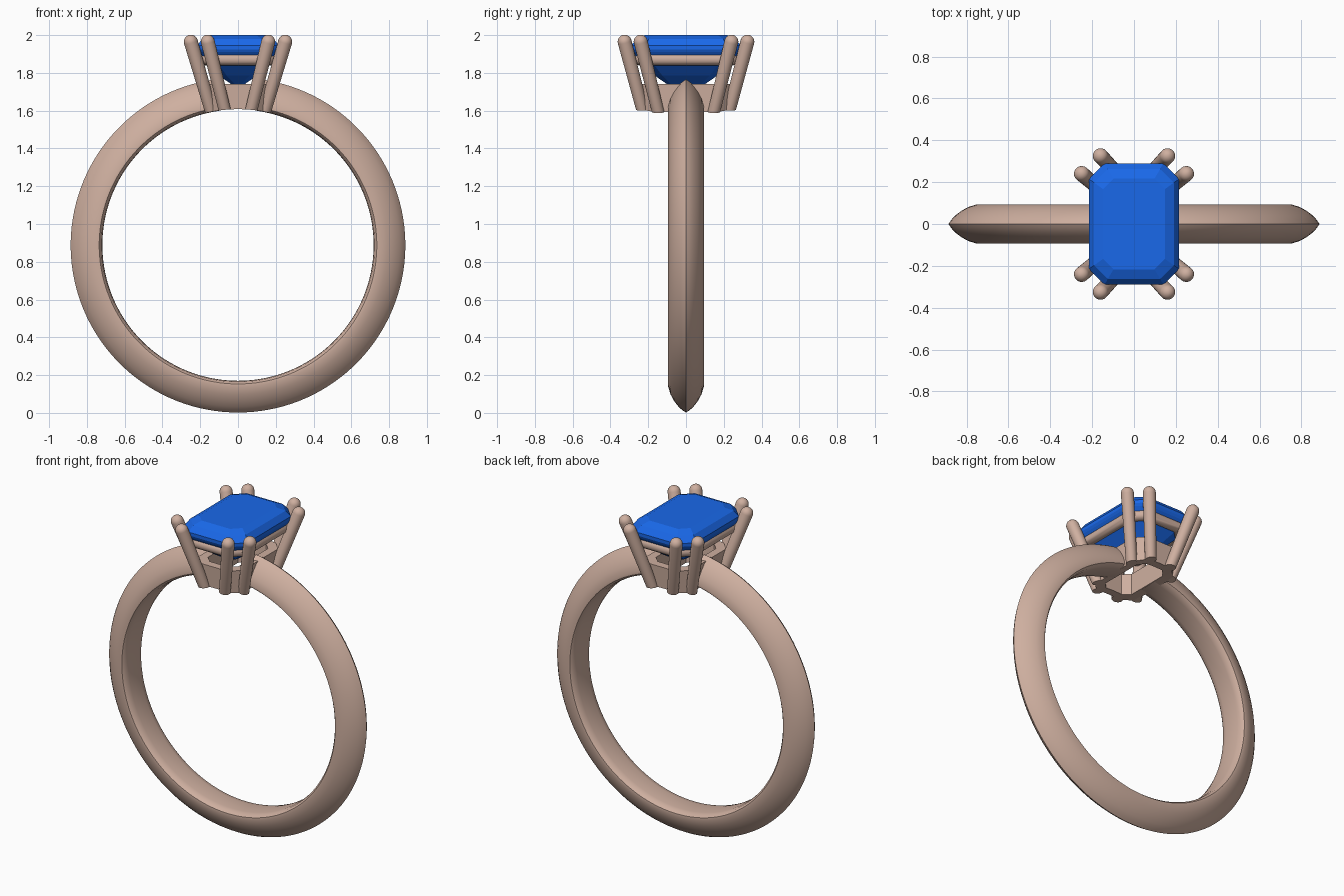
import bpy, bmesh
from math import sin, cos, pi, radians
from mathutils import Vector

if "Cube" in bpy.data.objects:
    bpy.data.objects.remove(bpy.data.objects["Cube"])

def material(name, rgb):
    m = bpy.data.materials.new(name)
    m.diffuse_color = (*rgb, 1)
    m.use_nodes = True
    m.node_tree.nodes["Principled BSDF"].inputs["Base Color"].default_value = m.diffuse_color
    return m

rose = material("rose_metal", (0.62, 0.43, 0.35))
blue = material("blue_gem", (0.01, 0.14, 0.82))

def loft(name, loops, mat, closed=False, angle=30):
    """Skin a list of equal-length point loops; cap the ends unless closed."""
    bm = bmesh.new()
    rows = [[bm.verts.new(p) for p in loop] for loop in loops]
    n = len(rows[0])
    pairs = list(zip(rows, rows[1:])) + ([(rows[-1], rows[0])] if closed else [])
    for a, b in pairs:
        for i in range(n):
            j = (i + 1) % n
            bm.faces.new((a[i], a[j], b[j], b[i]))
    if not closed:
        bm.faces.new(rows[0])
        bm.faces.new(rows[-1])
    bmesh.ops.recalc_face_normals(bm, faces=bm.faces[:])
    me = bpy.data.meshes.new(name)
    bm.to_mesh(me)
    bm.free()
    ob = bpy.data.objects.new(name, me)
    bpy.context.collection.objects.link(ob)
    me.materials.append(mat)
    bpy.ops.object.select_all(action='DESELECT')
    ob.select_set(True)
    bpy.context.view_layer.objects.active = ob
    if angle:
        bpy.ops.object.shade_smooth_by_angle(angle=radians(angle))
    return ob

def octagon(hx, hy, c, z):
    """Rectangle with cut corners."""
    q = [(hx, hy - c), (hx - c, hy)]
    pts = q + [(-x, y) for x, y in q[::-1]]
    pts += [(-x, -y) for x, y in pts]
    return [(x, y, z) for x, y in pts]

CZ, INNER = 0.888, 0.72

# Shank: knife-edge section swept round the finger, open under the stone
half = [(0.718, 0.0), (0.719, 0.05), (0.724, 0.08), (0.735, 0.093), (0.75, 0.094),
        (0.79, 0.082), (0.825, 0.063), (0.855, 0.04), (0.875, 0.018), (0.886, 0.0)]
section = half + [(r, -y) for r, y in half[-2:0:-1]]
gap, N = 0.14, 128
loops = []
for k in range(N + 1):
    a = gap + (2 * pi - 2 * gap) * k / N
    loops.append([(r * sin(a), y, CZ + r * cos(a)) for r, y in section])
loft("shank", loops, rose, angle=40)

# Finger-hole cutter for trimming the underside of the setting
bpy.ops.mesh.primitive_cylinder_add(vertices=128, radius=INNER, depth=2,
                                    location=(0, 0, CZ), rotation=(pi / 2, 0, 0))
cutter = bpy.context.object
cutter.name = "finger_cutter"
cutter.hide_render = True

def trim(ob):
    bpy.context.view_layer.objects.active = ob
    m = ob.modifiers.new("finger_hole", 'BOOLEAN')
    m.operation, m.solver, m.object = 'DIFFERENCE', 'EXACT', cutter
    bpy.ops.object.modifier_apply(modifier=m.name)

# Lower gallery: flat octagonal collar
trim(loft("lower_gallery", [octagon(0.145, 0.225, 0.06, 1.57), octagon(0.155, 0.235, 0.06, 1.742),
                            octagon(0.105, 0.185, 0.04, 1.742), octagon(0.095, 0.175, 0.04, 1.57)],
          rose, closed=True))

# Upper gallery: round wire rail beneath the girdle
loops = []
for k in range(16):
    a = 2 * pi * k / 16
    d = 0.03 * cos(a)
    loops.append(octagon(0.175 + d, 0.25 + d, 0.07 + d * 0.58, 1.872 + 0.032 * sin(a)))
loft("upper_gallery", loops, rose, closed=True)

# Eight claws: tapered round wires with domed tips, two per corner
def claw(name, bottom, top, r0=0.032, r1=0.037):
    b, t = Vector(bottom), Vector(top)
    q = (t - b).to_track_quat('Z', 'Y')
    length = (t - b).length
    prof = [(r0, 0)] + [(max(r1 * cos(i * pi / 14), 0.002), length + r1 * sin(i * pi / 14))
                        for i in range(8)]
    rings = [[b + q @ Vector((r * cos(k * pi / 10), r * sin(k * pi / 10), h))
              for k in range(20)] for r, h in prof]
    trim(loft(name, rings, rose, angle=40))

for sx in (-1, 1):
    for sy in (-1, 1):
        tag = ("left" if sx < 0 else "right") + ("_front" if sy < 0 else "_back")
        claw("end_claw_" + tag, (sx * 0.062, sy * 0.222, 1.57), (sx * 0.16, sy * 0.325, 1.965))
        claw("side_claw_" + tag, (sx * 0.135, sy * 0.142, 1.57), (sx * 0.25, sy * 0.24, 1.965))

bpy.data.objects.remove(cutter)

# Stone: step-cut octagon, from keel up to table
steps = [(0.035, 0.10, 0.02, 1.74), (0.10, 0.165, 0.04, 1.785), (0.165, 0.235, 0.06, 1.85),
         (0.208, 0.283, 0.075, 1.91), (0.215, 0.29, 0.075, 1.925), (0.215, 0.29, 0.075, 1.945),
         (0.19, 0.262, 0.065, 1.98), (0.148, 0.217, 0.05, 2.0)]
gem = loft("gemstone", [octagon(*s) for s in steps], blue, angle=0)
